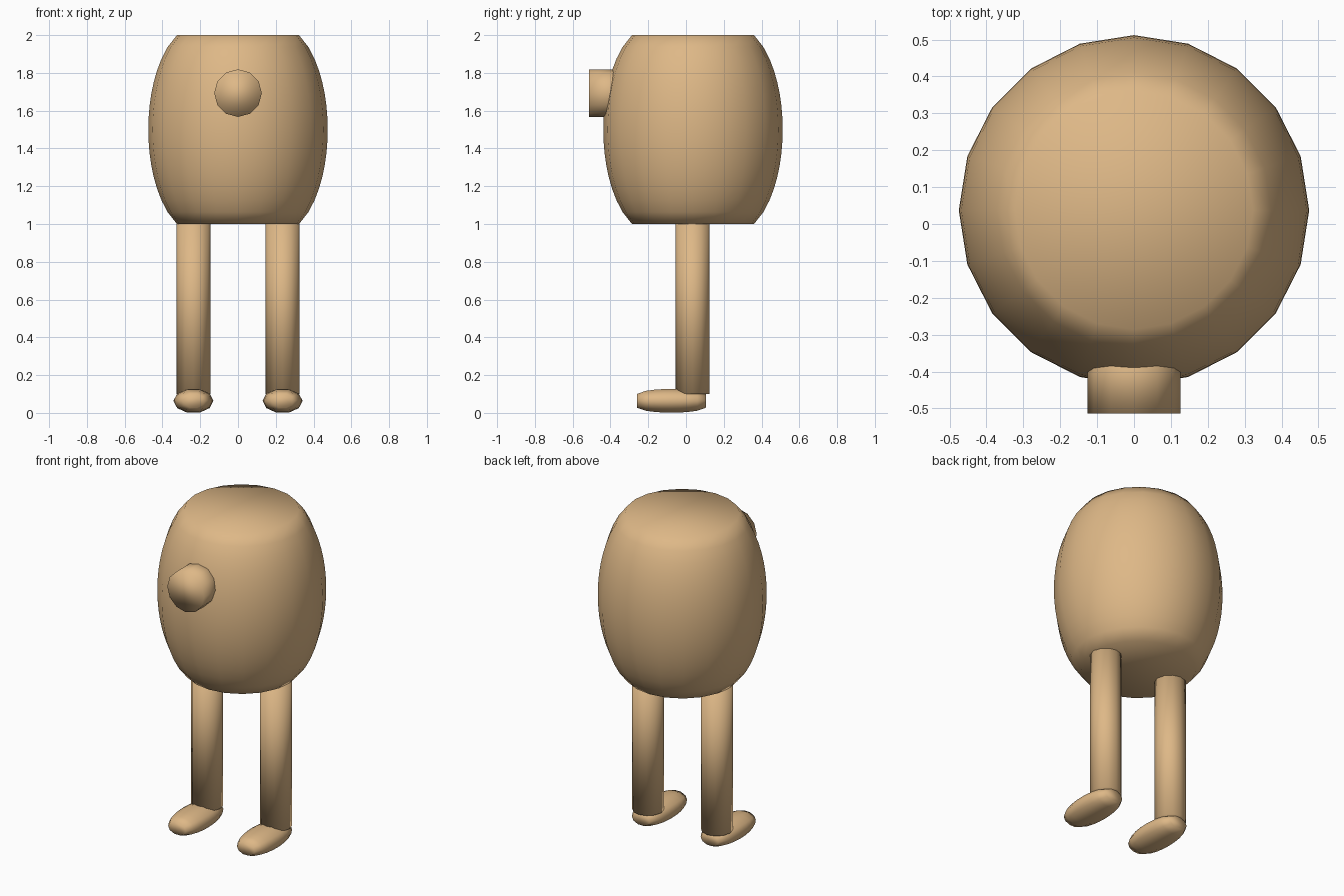
import bpy
import bmesh
import math
from mathutils import Matrix, Vector

if "Cube" in bpy.data.objects:
    bpy.data.objects.remove(bpy.data.objects["Cube"])

tan = bpy.data.materials.new("tan")
tan.diffuse_color = (0.73, 0.479, 0.242, 1.0)
tan.use_nodes = True
tan.node_tree.nodes["Principled BSDF"].inputs["Base Color"].default_value = tan.diffuse_color


def barrel(name, centre, radii, length, sides, end_scale=1.0, rings=1, along_y=False):
    """Capped barrel; end_scale below 1 makes the sides bulge as a circular arc."""
    half = length / 2
    bm = bmesh.new()
    loops = []
    sag = 1 - end_scale
    arc = (0.25 + sag * sag) / (2 * sag) if sag > 0 else 0
    for i in range(rings + 1):
        t = i / rings - 0.5
        s = 1 - arc + math.sqrt(arc * arc - t * t) if sag > 0 else 1
        loop = []
        for k in range(sides):
            a = 2 * math.pi * k / sides
            loop.append(bm.verts.new((radii[0] * s * math.cos(a),
                                      radii[1] * s * math.sin(a),
                                      2 * half * t)))
        loops.append(loop)
    for lower, upper in zip(loops, loops[1:]):
        for k in range(sides):
            n = (k + 1) % sides
            bm.faces.new((lower[k], lower[n], upper[n], upper[k]))
    bm.faces.new(list(reversed(loops[0])))
    bm.faces.new(loops[-1])
    if along_y:
        bm.transform(Matrix.Rotation(math.radians(90), 4, 'X'))
    bm.transform(Matrix.Translation(Vector(centre)))
    for f in bm.faces:
        f.smooth = True
    mesh = bpy.data.meshes.new(name)
    bm.to_mesh(mesh)
    bm.free()
    mesh.materials.append(tan)
    obj = bpy.data.objects.new(name, mesh)
    bpy.context.collection.objects.link(obj)
    return obj


# Bulging body with flat top and bottom
barrel("body", (0, 0.037, 1.5), (0.475, 0.475), 1.0, 20, end_scale=0.68, rings=16)

# Round nose reaching into the body
barrel("nose", (0, -0.413, 1.693), (0.126, 0.126), 0.2, 12, along_y=True)

# Legs and feet
for side, x in (("left", 0.236), ("right", -0.236)):
    barrel(side + "_leg", (x, 0.035, 0.565), (0.09, 0.09), 0.93, 12)
    barrel(side + "_foot", (x, -0.077, 0.064), (0.106, 0.066), 0.365, 10,
           end_scale=0.58, rings=8, along_y=True)
